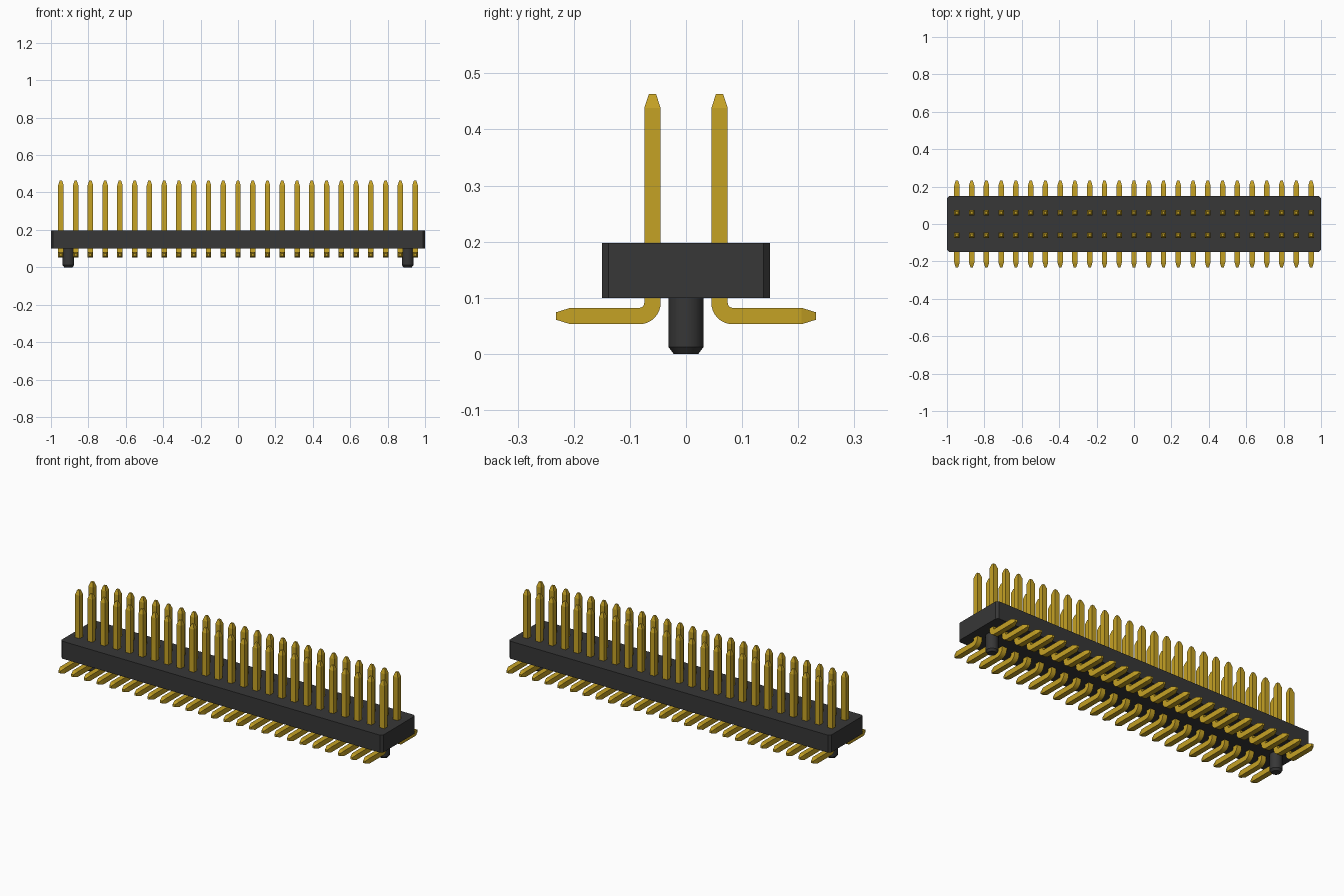
import bpy, bmesh, math
from mathutils import Vector

cube = bpy.data.objects.get("Cube")
if cube:
    bpy.data.objects.remove(cube, do_unlink=True)


def material(name, color, roughness, metallic=0.0):
    mat = bpy.data.materials.new(name)
    mat.use_nodes = True
    mat.diffuse_color = color
    bsdf = next(n for n in mat.node_tree.nodes if n.type == 'BSDF_PRINCIPLED')
    bsdf.inputs["Base Color"].default_value = color
    bsdf.inputs["Roughness"].default_value = roughness
    return mat


BLACK = material("black plastic", (0.038, 0.038, 0.038, 1), 0.6)
GOLD = material("gold", (0.56, 0.36, 0.018, 1), 0.4)


def finish(bm, name, mat, angle):
    """Turn a bmesh into a mesh with smooth faces and sharp edges above an angle."""
    bmesh.ops.recalc_face_normals(bm, faces=bm.faces)
    mesh = bpy.data.meshes.new(name)
    bm.to_mesh(mesh)
    bm.free()
    mesh.materials.append(mat)
    mesh.shade_smooth()
    mesh.set_sharp_from_angle(angle=math.radians(angle))
    return mesh


def place(name, mesh, location=(0, 0, 0), turn=0.0):
    obj = bpy.data.objects.new(name, mesh)
    obj.location = location
    obj.rotation_euler.z = turn
    bpy.context.collection.objects.link(obj)
    return obj


def loft(bm, rings):
    """Skin a list of vertex rings and cap both ends."""
    for a, b in zip(rings, rings[1:]):
        n = len(a)
        for i in range(n):
            bm.faces.new((a[i], a[(i + 1) % n], b[(i + 1) % n], b[i]))
    bm.faces.new(rings[0])
    bm.faces.new(rings[-1])


# Housing: long block with chamfered vertical corners
bm = bmesh.new()
bmesh.ops.create_cube(bm, size=1)
for v in bm.verts:
    v.co = Vector((v.co.x * 2, v.co.y * 0.30, 0.149 + v.co.z * 0.098))
uprights = [e for e in bm.edges if abs(e.verts[0].co.z - e.verts[1].co.z) > 0.05]
bmesh.ops.bevel(bm, geom=uprights, offset=0.012, segments=1, affect='EDGES')
place("housing", finish(bm, "housing", BLACK, 20))

# Locating pegs: round posts with a chamfered lower end
bm = bmesh.new()
rings = []
for radius, z in ((0.022, 0.0), (0.031, 0.012), (0.031, 0.105)):
    rings.append([bm.verts.new((radius * math.cos(math.tau * i / 32),
                                radius * math.sin(math.tau * i / 32), z))
                  for i in range(32)])
loft(bm, rings)
peg = finish(bm, "locating_peg", BLACK, 25)
for side, sign in (("left", 1), ("right", -1)):
    place(f"locating_peg_{side}", peg, (sign * 0.907, 0, 0))

# Pin: square wire swept down, around a bend and out along the foot.
# Each section is (y, z, direction angle, half width)
HALF, TIP, ROW, BEND = 0.0146, 0.0065, 0.0598, 0.0233
FOOT_Z = 0.0675
sections = [(-ROW, 0.463, 0, TIP), (-ROW, 0.438, 0, HALF)]
for i in range(9):
    t = math.radians(90 * i / 8)
    sections.append((-ROW - BEND + BEND * math.cos(t),
                     FOOT_Z + BEND - BEND * math.sin(t), t, HALF))
sections += [(-0.206, FOOT_Z, math.pi / 2, HALF), (-0.232, FOOT_Z, math.pi / 2, TIP)]

bm = bmesh.new()
rings = []
for y, z, t, h in sections:
    out = Vector((0, math.cos(t), -math.sin(t)))
    centre = Vector((0, y, z))
    rings.append([bm.verts.new(centre + Vector((sx * h, 0, 0)) + out * sy * h)
                  for sx, sy in ((-1, -1), (1, -1), (1, 1), (-1, 1))])
loft(bm, rings)
pin = finish(bm, "pin", GOLD, 14)

# Two mirrored rows of pins
COUNT, PITCH = 25, 0.0789
for i in range(COUNT):
    x = (i - (COUNT - 1) / 2) * PITCH
    place(f"front_pin_{i + 1}", pin, (x, 0, 0))
    place(f"back_pin_{i + 1}", pin, (x, 0, 0), math.pi)
